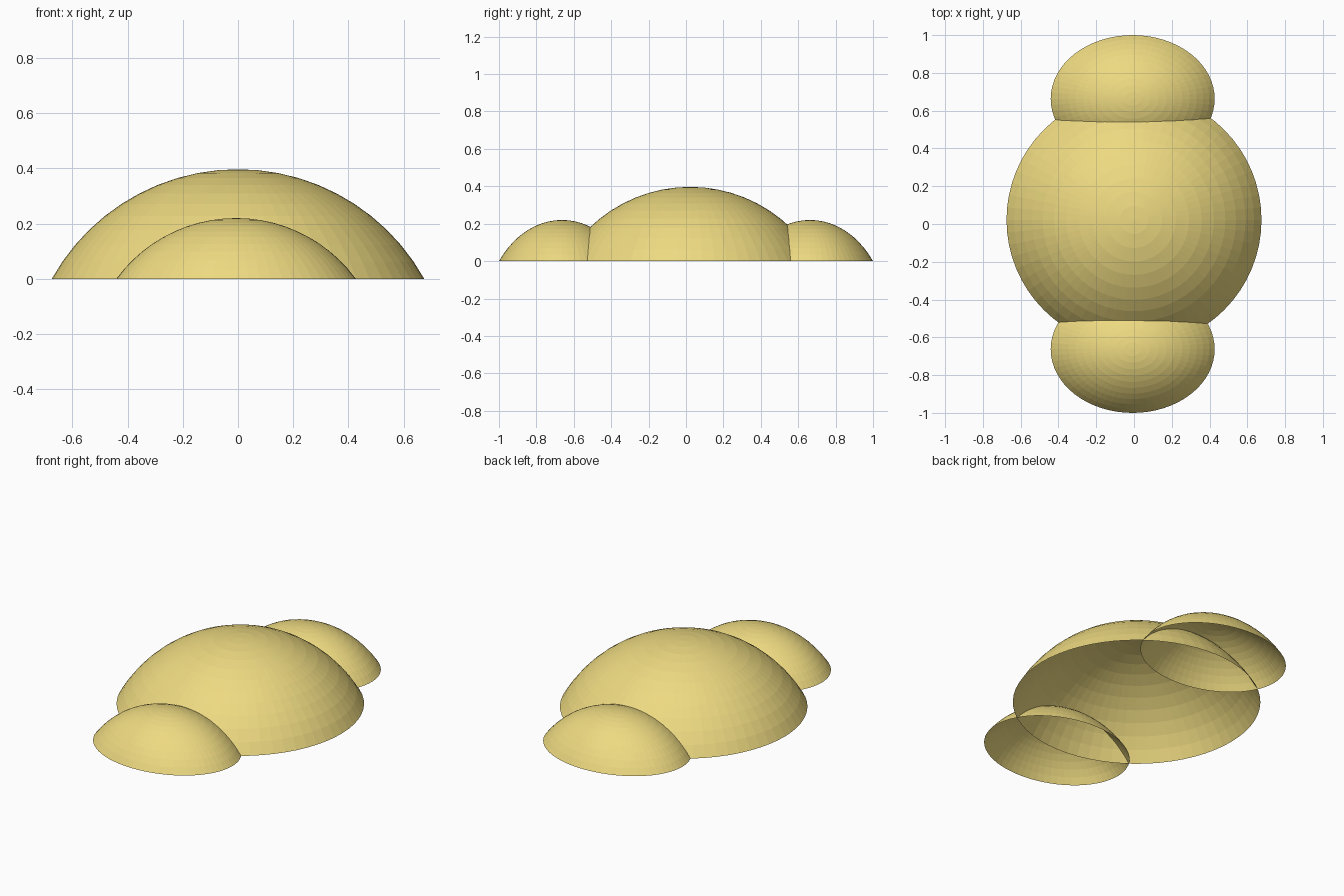
import bpy, bmesh
from math import acos, sin, cos, pi

if "Cube" in bpy.data.objects:
    bpy.data.objects.remove(bpy.data.objects["Cube"])

mat = bpy.data.materials.new("pale_yellow")
mat.diffuse_color = (0.85, 0.70, 0.22, 1)
mat.use_nodes = True
mat.node_tree.nodes["Principled BSDF"].inputs["Base Color"].default_value = mat.diffuse_color


def dome(name, centre, rx, ry, height, segments=64, rings=11):
    """Open spherical cap standing on z = 0, stretched to rx by ry."""
    radius = (rx * rx + height * height) / (2 * height)
    drop = radius - height
    sweep = acos(drop / radius)
    bm = bmesh.new()
    # Cap profile from the rim to the crown, spun around z
    profile = [bm.verts.new((radius * sin(sweep * i / rings), 0,
                             radius * cos(sweep * i / rings) - drop))
               for i in range(rings, -1, -1)]
    edges = [bm.edges.new(pair) for pair in zip(profile, profile[1:])]
    bmesh.ops.spin(bm, geom=profile + edges, axis=(0, 0, 1), cent=(0, 0, 0),
                   angle=2 * pi, steps=segments)
    bmesh.ops.remove_doubles(bm, verts=bm.verts, dist=1e-4)
    bmesh.ops.scale(bm, vec=(1, ry / rx, 1), verts=bm.verts)
    bmesh.ops.recalc_face_normals(bm, faces=bm.faces)
    # Shell faces point outwards
    if sum(f.normal.z for f in bm.faces) < 0:
        bmesh.ops.reverse_faces(bm, faces=bm.faces)
    mesh = bpy.data.meshes.new(name)
    bm.to_mesh(mesh)
    bm.free()
    mesh.materials.append(mat)
    obj = bpy.data.objects.new(name, mesh)
    obj.location = (*centre, 0)
    bpy.context.collection.objects.link(obj)


# Large central dome
dome("main_dome", (0, 0.022), 0.675, 0.675, 0.397)

# Smaller oval domes overlapping the front and back
for name, y in (("front_dome", -0.663), ("back_dome", 0.663)):
    dome(name, (-0.007, y), 0.434, 0.337, 0.22)
